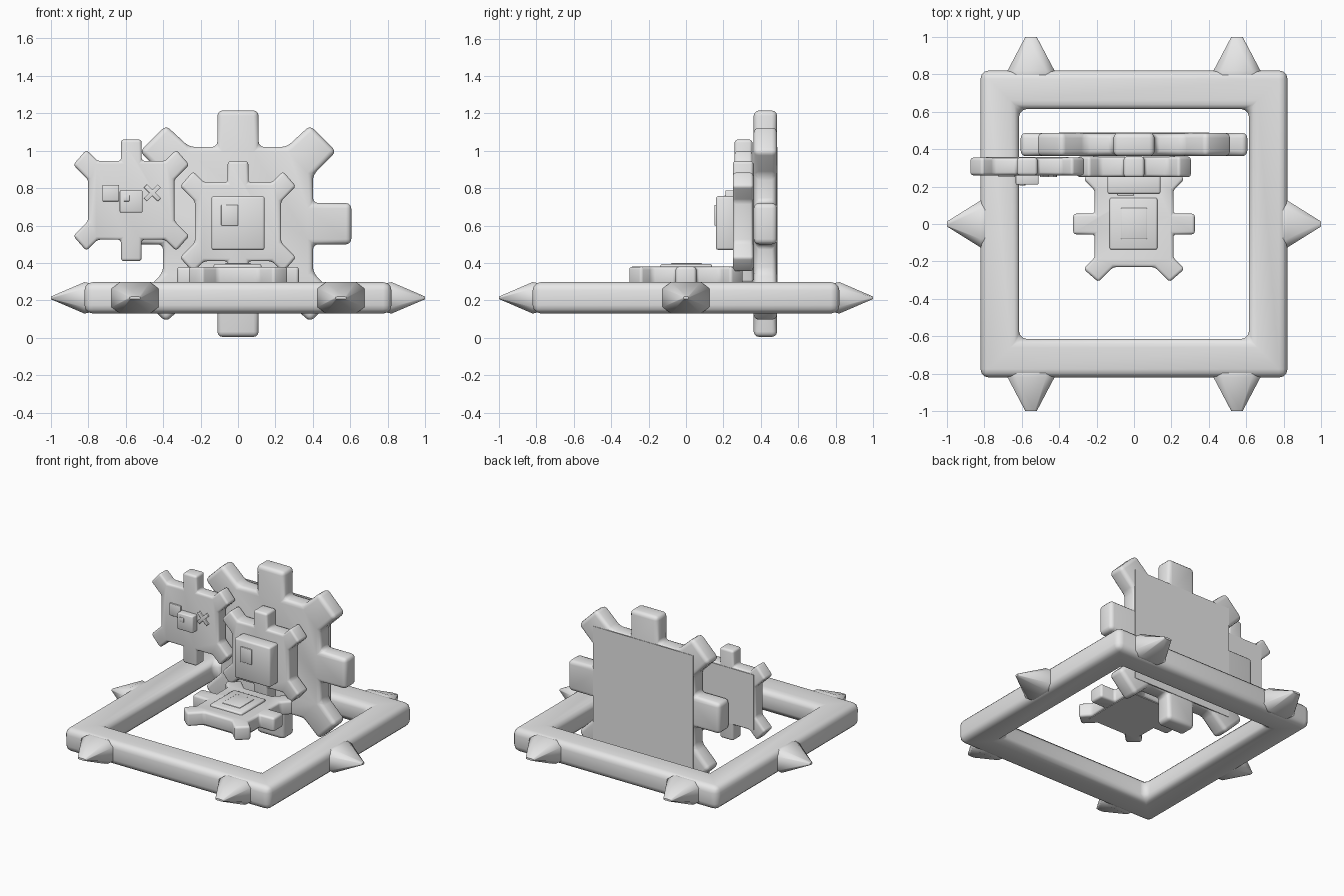
import bpy, bmesh, math
from mathutils import Matrix, Vector

if "Cube" in bpy.data.objects:
    bpy.data.objects.remove(bpy.data.objects["Cube"])

grey = bpy.data.materials.new("plain grey")
grey.diffuse_color = (0.8, 0.8, 0.8, 1)
grey.use_nodes = True
grey.node_tree.nodes["Principled BSDF"].inputs["Base Color"].default_value = grey.diffuse_color


def finish(name, bm, bevel=0, segs=2, mat=None):
    """Bevel the sharp edges, place the part and shade it smooth by angle."""
    bmesh.ops.recalc_face_normals(bm, faces=bm.faces[:])
    if bevel:
        sharp = [e for e in bm.edges if e.calc_face_angle(0) > 0.4]
        bmesh.ops.bevel(bm, geom=sharp, offset=bevel, segments=segs,
                        profile=0.5, affect='EDGES', clamp_overlap=True)
    if mat:
        bm.transform(mat)
    me = bpy.data.meshes.new(name)
    bm.to_mesh(me)
    bm.free()
    me.materials.append(grey)
    ob = bpy.data.objects.new(name, me)
    bpy.context.collection.objects.link(ob)
    bpy.ops.object.select_all(action='DESELECT')
    ob.select_set(True)
    bpy.context.view_layer.objects.active = ob
    bpy.ops.object.shade_smooth_by_angle(angle=math.radians(50))
    return ob


def box(name, x, y, z, bevel=0.0, mat=None):
    """Box from (min, max) ranges."""
    bm = bmesh.new()
    size = Matrix.Diagonal((x[1] - x[0], y[1] - y[0], z[1] - z[0], 1))
    mid = Matrix.Translation((sum(x) / 2, sum(y) / 2, sum(z) / 2))
    bmesh.ops.create_cube(bm, size=1, matrix=mid @ size)
    return finish(name, bm, bevel, 2, mat)


def gear(name, quarter, depth, bevel, half, mat):
    """Extruded gear mirrored from a quarter outline; local +z is its front."""
    q = quarter
    pts = (q + [(-x, y) for x, y in reversed(q)] + [(-x, -y) for x, y in q]
           + [(x, -y) for x, y in reversed(q)])
    bm = bmesh.new()
    face = bm.faces.new([bm.verts.new((x, y, 0)) for x, y in pts])
    new = bmesh.ops.extrude_face_region(bm, geom=[face])["geom"]
    bmesh.ops.translate(bm, vec=(0, 0, depth),
                        verts=[v for v in new if isinstance(v, bmesh.types.BMVert)])
    finish(name, bm, bevel, 3, mat)
    # flat square panel on the back
    hx, hy = half
    box(name + "_back_panel", (-hx, hx), (-hy, hy), (-0.003, 0.004), 0, mat)


upright = Matrix.Rotation(math.pi / 2, 4, 'X')
big = [(.605, .11), (.40, .11), (.40, .26), (.525, .385),
       (.385, .525), (.26, .41), (.11, .41), (.11, .605)]
small = [(.23, .11), (.31, .19), (.24, .27), (.18, .21), (.055, .21), (.055, .325)]

# Gears
gear("large_gear", big, 0.125, 0.028, (.40, .41),
     Matrix.Translation((0, .487, .61)) @ upright)
gear("front_gear", small, 0.11, 0.016, (.22, .2),
     Matrix.Translation((0, .36, .62)) @ upright)
gear("side_gear", small, 0.095, 0.016, (.22, .2),
     Matrix.Translation((-.57, .355, .735)) @ upright)
gear("floor_gear", small, 0.10, 0.016, (.22, .2),
     Matrix.Translation((0, 0, .28)) @ Matrix.Rotation(math.pi / 2, 4, 'Z'))

# Raised hub on the front gear with a thin plate
box("front_hub", (-.142, .142), (.16, .27), (.47, .757), 0.012)
box("front_hub_plate", (-.09, 0), (.152, .17), (.60, .71), 0.004)

# Low hub on the floor gear
box("floor_hub", (-.13, .125), (-.137, .14), (.36, .395), 0.01)
box("floor_hub_plate", (-.07, .07), (-.08, .085), (.38, .399), 0.003)

# Small blocks and cross on the side gear
box("side_block_flat", (-.725, -.635), (.25, .28), (.73, .818), 0.003)
box("side_block_tall", (-.632, -.51), (.21, .28), (.67, .788), 0.006)
box("side_block_stud", (-.612, -.58), (.206, .22), (.73, .762), 0.002)
for i, a in enumerate((45, -45)):
    m = Matrix.Translation((-.457, .263, .775)) @ Matrix.Rotation(math.radians(a), 4, 'Y')
    box(f"side_cross_bar_{i + 1}", (-.052, .052), (-.013, .013), (-.012, .012), 0.002, m)

# Square base frame with rounded bars
bm = bmesh.new()
rings = []
for r, z in ((.82, .13), (.82, .298), (.615, .298), (.615, .13)):
    rings.append([bm.verts.new((r * sx, r * sy, z))
                  for sx, sy in ((1, 1), (-1, 1), (-1, -1), (1, -1))])
for i in range(4):
    a, b = rings[i], rings[(i + 1) % 4]
    for j in range(4):
        k = (j + 1) % 4
        bm.faces.new((a[j], a[k], b[k], b[j]))
finish("base_frame", bm, 0.045, 3)

# Tapered spikes around the frame
section = [(.125, .05), (.08, .084), (-.08, .084), (-.125, .05),
           (-.125, -.05), (-.08, -.084), (.08, -.084), (.125, -.05)]


def spike(name, pos, angle, tip):
    """Spike along local +y, turned about z."""
    bm = bmesh.new()
    loops = []
    for d, w, h in ((-.04, .94, .9), (0, 1, 1), (.18, tip, .08)):
        loops.append([bm.verts.new((x * w, d, z * h)) for x, z in section])
    for a, b in zip(loops, loops[1:]):
        for j in range(8):
            k = (j + 1) % 8
            bm.faces.new((a[j], a[k], b[k], b[j]))
    bm.faces.new(loops[0])
    bm.faces.new(loops[-1])
    finish(name, bm, 0, 1, Matrix.Translation(pos) @ Matrix.Rotation(angle, 4, 'Z'))


for s, side in ((1, "right"), (-1, "left")):
    spike(f"spike_{side}", (.82 * s, 0, .214), -s * math.pi / 2, .1)
    spike(f"spike_back_{side}", (.55 * s, .82, .214), 0, .24)
    spike(f"spike_front_{side}", (.55 * s, -.82, .214), math.pi, .24)
